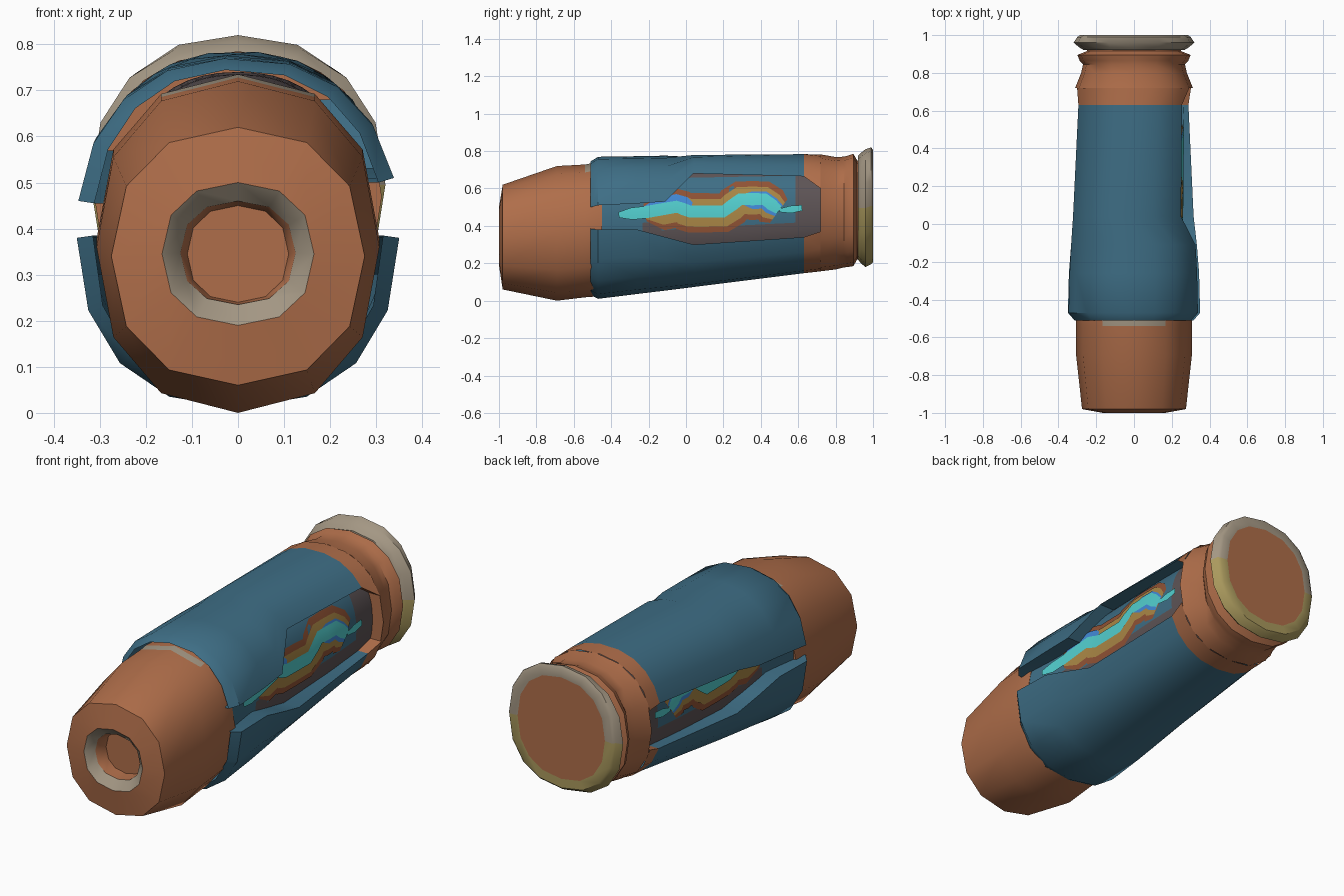
import bpy, bmesh, math
from mathutils import Vector

if "Cube" in bpy.data.objects:
    bpy.data.objects.remove(bpy.data.objects["Cube"])

COLOURS = {
    "copper": (.43, .155, .068), "steel_blue": (.048, .155, .235), "cyan": (.085, .62, .62),
    "ochre": (.40, .24, .06), "rust": (.28, .085, .035), "bright_blue": (.055, .25, .68),
    "warm_grey": (.37, .31, .23), "olive": (.40, .32, .11), "slate": (.11, .088, .092),
}
MATS = {}
for nm, c in COLOURS.items():
    MATS[nm] = bpy.data.materials.new(nm)
    MATS[nm].diffuse_color = (*c, 1)
P = 0.88  # slightly squared ellipse


def spow(v, p):
    return math.copysign(abs(v) ** p, v)


def point(sec, a):
    """Point on a section (y, half width, bottom z, top z) at angle a."""
    y, hw, z0, z1 = sec
    return Vector((hw * spow(math.cos(a), P), y,
                   (z0 + z1) / 2 + (z1 - z0) / 2 * spow(math.sin(a), P)))


def angle_at(sec, z):
    s = (z - (sec[2] + sec[3]) / 2) / ((sec[3] - sec[2]) / 2)
    return math.asin(max(-1, min(1, spow(s, 1 / P))))


def blend(secs, y):
    """Section at y by straight blending."""
    for a, b in zip(secs, secs[1:]):
        if y <= b[0]:
            t = max(0, (y - a[0]) / (b[0] - a[0]))
            return tuple(u + (v - u) * t for u, v in zip(a, b))
    return secs[-1]


def build(name, rows, mats, rule=None, closed=False, caps=None):
    """Skin rows of points; rule(row, centre) gives a material index."""
    bm = bmesh.new()
    vs = [[bm.verts.new(p) for p in r] for r in rows]
    n = len(rows[0])
    for i in range(len(vs) - 1):
        for k in range(n if closed else n - 1):
            j = (k + 1) % n
            f = bm.faces.new((vs[i][k], vs[i][j], vs[i + 1][j], vs[i + 1][k]))
            if rule:
                f.material_index = rule(i, f.calc_center_median())
    if caps:
        for r, m in ((vs[0], caps[0]), (vs[-1], caps[1])):
            bm.faces.new(r).material_index = m
    bmesh.ops.recalc_face_normals(bm, faces=bm.faces)
    # make sure everything faces away from the long axis
    out = 0
    for f in bm.faces:
        c = f.calc_center_median()
        out += f.normal.dot(Vector((c.x, 0, c.z - .42))) * f.calc_area()
    if out < 0:
        bmesh.ops.reverse_faces(bm, faces=bm.faces)
    me = bpy.data.meshes.new(name)
    bm.to_mesh(me)
    bm.free()
    for m in mats:
        me.materials.append(MATS[m])
    ob = bpy.data.objects.new(name, me)
    bpy.context.collection.objects.link(ob)
    return ob


def loft(name, secs, n, mats, rule=None, caps=(0, 0), turn=0):
    rows = [[point(s, -math.pi / 2 + turn + 2 * math.pi * k / n) for k in range(n)]
            for s in secs]
    return build(name, rows, mats, rule, True, caps)


# Nose: bevelled barrel with a recessed hole and grey lip
nose = [(-.90, .11, .24, .45), (-.965, .125, .235, .46), (-1.0, .165, .19, .50),
        (-.98, .275, .06, .62), (-.69, .307, 0, .72), (-.54, .307, .018, .728),
        (-.505, .307, .02, .735), (-.45, .30, .03, .735)]


def nose_rule(i, c):
    if i == 1:
        return 1
    return 1 if i == 5 and c.z > .68 and abs(c.x) < .12 else 0


loft("nose", nose, 12, ["copper", "warm_grey"], nose_rule)

# Sleeve: upper and lower shells that leave a slot on each side
sleeve = [(-.51, .315, .03, .745), (-.47, .35, .01, .77), (-.26, .345, .036, .773),
          (-.11, .337, .054, .776), (.04, .33, .073, .779), (.63, .305, .147, .785),
          (.72, .312, .157, .782)]
UP_R = [.50, .51, .52, .53, .68, .665, .60]
UP_L = [.455, .46, .48, .49, .52, .57, .57]
LOW = [.385, .38, .38, .34, .30, .34, .37]
LIP = .09


def shell(name, idx, right, left, upper, mat):
    rows = []
    for i in idx:
        s = sleeve[i]
        a0, a1 = angle_at(s, right[i]), math.pi - angle_at(s, left[i])
        if not upper:
            a1 -= 2 * math.pi
        row = [point(s, a0 + (a1 - a0) * k / 8) for k in range(9)]
        row = ([row[0] - Vector((LIP, 0, 0))] + row + [row[-1] + Vector((LIP, 0, 0))])
        rows.append(row)
    build(name, rows, [mat])


shell("sleeve_upper", range(0, 6), UP_R, UP_L, True, "steel_blue")
shell("sleeve_lower", range(0, 6), LOW, LOW, False, "steel_blue")
shell("collar_upper", (5, 6), UP_R, UP_L, True, "copper")
shell("collar_lower", (5, 6), LOW, LOW, False, "copper")

# Inner core seen through the slots
core = [(-.49, .295, .06, .70), (-.3, .268, .10, .72), (0, .25, .14, .735),
        (.4, .258, .17, .74), (.74, .25, .20, .74)]
ys = [-.49 + 1.23 * k / 24 for k in range(25)]


def core_rule(i, c):
    low = c.z < .40 and c.y > -.25
    return 1 if low or c.y > .61 or c.z > .66 else 0


loft("inner_core", [blend(core, y) for y in ys], 48, ["steel_blue", "slate"], core_rule)

# Painted wavy bands: thin layers following the core surface
PATH = [(-.36, .46), (-.22, .475), (-.05, .505), (.02, .48), (.20, .48), (.29, .545),
        (.42, .545), (.50, .485), (.62, .50)]


def band(name, mat, path, lo, hi, lift, side):
    pts = []
    for (y0, z0), (y1, z1) in zip(path, path[1:]):
        pts += [(y0 + (y1 - y0) * t / 2, z0 + (z1 - z0) * t / 2) for t in range(2)]
    pts.append(path[-1])
    rows = []
    for i, (y, z) in enumerate(pts):
        a, b = pts[max(0, i - 1)], pts[min(len(pts) - 1, i + 1)]
        t = Vector((b[0] - a[0], b[1] - a[1])).normalized()
        taper = .45 if i == 0 else .75 if i == len(pts) - 1 else 1
        row = []
        for k in range(5):
            d = (lo + (hi - lo) * k / 4) * taper
            py, pz = y - t.y * d, z + t.x * d
            s = blend(core, py)
            row.append(Vector((side * (point(s, angle_at(s, pz)).x + lift), py, pz)))
        rows.append(row)
    build(name, rows, [mat])


for side, tag in ((1, "right"), (-1, "left")):
    band("rust_band_" + tag, "rust", PATH[1:8], -.115, .095, .003, side)
    band("ochre_band_" + tag, "ochre", PATH[1:8], -.085, .065, .005, side)
    band("blue_band_front_" + tag, "bright_blue", PATH[1:4], -.03, .065, .007, side)
    band("blue_band_rear_" + tag, "bright_blue", PATH[5:8], -.055, .04, .007, side)
    band("cyan_band_" + tag, "cyan", PATH[:8], -.035, .03, .009, side)
    band("cyan_tail_" + tag, "cyan", PATH[7:], -.025, .015, .009, side)

# Rear body with a shallow groove
rear = [(.72, .312, .157, .782), (.80, .28, .167, .768), (.845, .27, .178, .77),
        (.865, .288, .18, .775), (.895, .30, .185, .785), (.915, .25, .22, .75),
        (.95, .25, .22, .75)]
loft("rear_body", rear, 16, ["copper"])

# End flange: grey above, olive below, with a copper disc on the back
flange = [(.92, .265, .22, .775), (.935, .29, .20, .79), (.96, .32, .18, .81),
          (.99, .30, .195, .82), (1.0, .285, .205, .805), (1.0, .245, .25, .765)]
ob = loft("end_flange", flange, 16, ["warm_grey", "olive", "copper"],
          lambda i, c: 1 if c.z < .48 else 0, (0, 2))

# Smooth shading with sharp edges kept
for o in bpy.data.objects:
    o.select_set(True)
bpy.context.view_layer.objects.active = ob
bpy.ops.object.shade_smooth_by_angle(angle=math.radians(38))

for m in bpy.data.materials:
    if m.users and not m.is_grease_pencil:
        m.use_nodes = True
        m.node_tree.nodes["Principled BSDF"].inputs["Base Color"].default_value = m.diffuse_color
